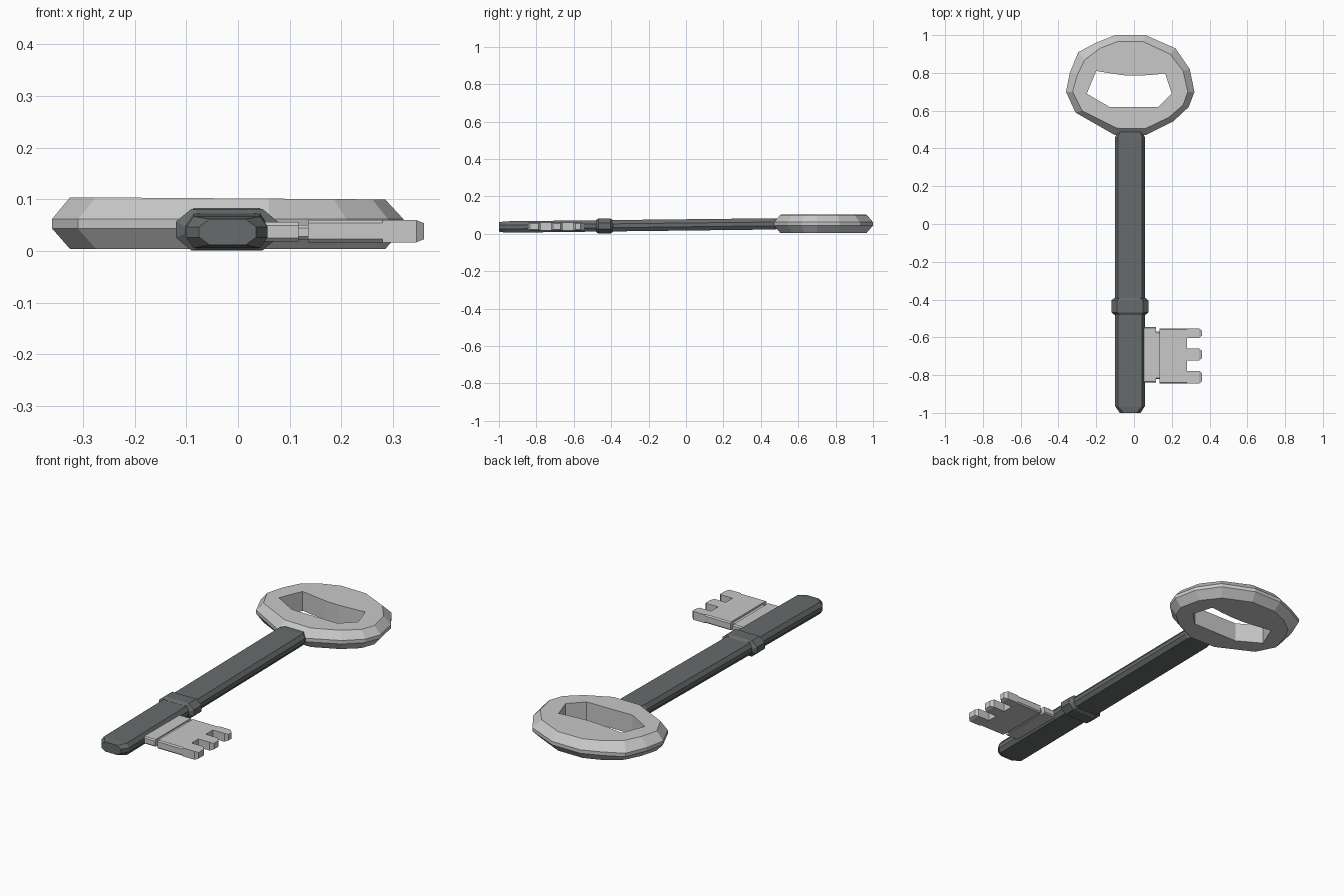
import bpy, bmesh

if "Cube" in bpy.data.objects:
    bpy.data.objects.remove(bpy.data.objects["Cube"])


def material(name, col):
    m = bpy.data.materials.new(name)
    m.diffuse_color = (*col, 1)
    m.use_nodes = True
    m.node_tree.nodes["Principled BSDF"].inputs["Base Color"].default_value = m.diffuse_color
    return m


LIGHT = material("light grey metal", (0.58, 0.58, 0.58))
DARK = material("dark grey metal", (0.135, 0.147, 0.147))


def loft(name, rings, mat, cyclic=False, caps=(True, True)):
    """Skin a list of equal-length closed rings."""
    bm = bmesh.new()
    rv = [[bm.verts.new(p) for p in r] for r in rings]
    n = len(rv[0])
    pairs = list(zip(rv, rv[1:])) + ([(rv[-1], rv[0])] if cyclic else [])
    for a, b in pairs:
        for i in range(n):
            j = (i + 1) % n
            bm.faces.new((a[i], a[j], b[j], b[i]))
    if not cyclic:
        if caps[0]:
            bm.faces.new(rv[0][::-1])
        if caps[1]:
            bm.faces.new(rv[-1])
    bmesh.ops.recalc_face_normals(bm, faces=bm.faces)
    me = bpy.data.meshes.new(name)
    bm.to_mesh(me)
    bm.free()
    me.materials.append(mat)
    ob = bpy.data.objects.new(name, me)
    bpy.context.collection.objects.link(ob)
    return ob


def octagon(y, x0, x1, z0, z1, cx, cz):
    """Rectangle in the xz plane with cut corners."""
    return [(x0 + cx, y, z0), (x1 - cx, y, z0), (x1, y, z0 + cz), (x1, y, z1 - cz),
            (x1 - cx, y, z1), (x0 + cx, y, z1), (x0, y, z1 - cz), (x0, y, z0 + cz)]


def plate(name, x0, x1, y0, y1, z0, z1, c=0.006):
    """Flat bar with lightly cut long edges."""
    sec = [(y0 + c, z0), (y1 - c, z0), (y1, z0 + c), (y1, z1 - c),
           (y1 - c, z1), (y0 + c, z1), (y0, z1 - c), (y0, z0 + c)]
    return loft(name, [[(x, y, z) for y, z in sec] for x in (x0, x1)], LIGHT)


# Bow: faceted ring, described by outer edge, flat-face edge and hole edge
outer = [(0.32, 0.70), (0.295, 0.82), (0.22, 0.93), (0.06, 1.0), (-0.10, 1.0),
         (-0.20, 0.96), (-0.295, 0.91), (-0.34, 0.80), (-0.36, 0.70), (-0.31, 0.59),
         (-0.10, 0.47), (0.06, 0.47), (0.21, 0.545), (0.29, 0.62)]
flat = [(0.285, 0.70), (0.26, 0.81), (0.19, 0.90), (0.05, 0.965), (-0.09, 0.965),
        (-0.18, 0.93), (-0.26, 0.87), (-0.30, 0.79), (-0.325, 0.70), (-0.275, 0.60),
        (-0.09, 0.507), (0.06, 0.505), (0.185, 0.565), (0.26, 0.63)]
hole = [(0.20, 0.69), (0.165, 0.797), (0.10, 0.79), (0.02, 0.785), (-0.05, 0.787),
        (-0.12, 0.797), (-0.20, 0.81), (-0.225, 0.75), (-0.25, 0.69), (-0.13, 0.62),
        (-0.07, 0.62), (0.06, 0.62), (0.13, 0.62), (0.165, 0.655)]


def at(pts, z, slope=0.0):
    return [(x, y, z - slope * x) for x, y in pts]


loft("bow", [at(flat, 0.004), at(outer, 0.044), at(outer, 0.062),
             at(flat, 0.102, 0.007), at(hole, 0.102, 0.007), at(hole, 0.004)],
     LIGHT, cyclic=True)

# Shaft: octagonal bar rising slightly toward the bow, with a tapered tip
loft("shaft", [octagon(-1.0, -0.075, 0.035, 0.012, 0.062, 0.02, 0.015),
               octagon(-0.965, -0.10, 0.057, 0.006, 0.067, 0.014, 0.02),
               octagon(0.46, -0.10, 0.057, 0.023, 0.083, 0.014, 0.02),
               octagon(0.49, -0.085, 0.045, 0.025, 0.081, 0.014, 0.02)], DARK)

# Collar: raised band with chamfered ends
loft("collar", [octagon(y, -0.12 + d, 0.077 - d, 0.001 + d / 2, 0.082 - d / 2, 0.03, 0.025)
                for y, d in ((-0.482, 0.018), (-0.468, 0), (-0.405, 0), (-0.39, 0.018))], DARK)

# Bit: root plate, thin groove web, blade and three teeth
plate("bit_root", 0.04, 0.117, -0.84, -0.545, 0.019, 0.056)
plate("bit_groove", 0.117, 0.135, -0.82, -0.57, 0.022, 0.051)
plate("bit_blade", 0.135, 0.28, -0.845, -0.553, 0.017, 0.060)
for i, (y0, y1) in enumerate(((-0.845, -0.777), (-0.722, -0.66), (-0.603, -0.553))):
    rings = []
    for x, d, e in ((0.28, 0, 0), (0.345, 0, 0), (0.36, 0.012, 0.006)):
        a, b, z0, z1 = y0 + d, y1 - d, 0.017 + e, 0.060 - e
        rings.append([(x, a, z0), (x, b, z0), (x, b, z1), (x, a, z1)])
    loft(f"bit_tooth_{i + 1}", rings, LIGHT, caps=(False, True))
